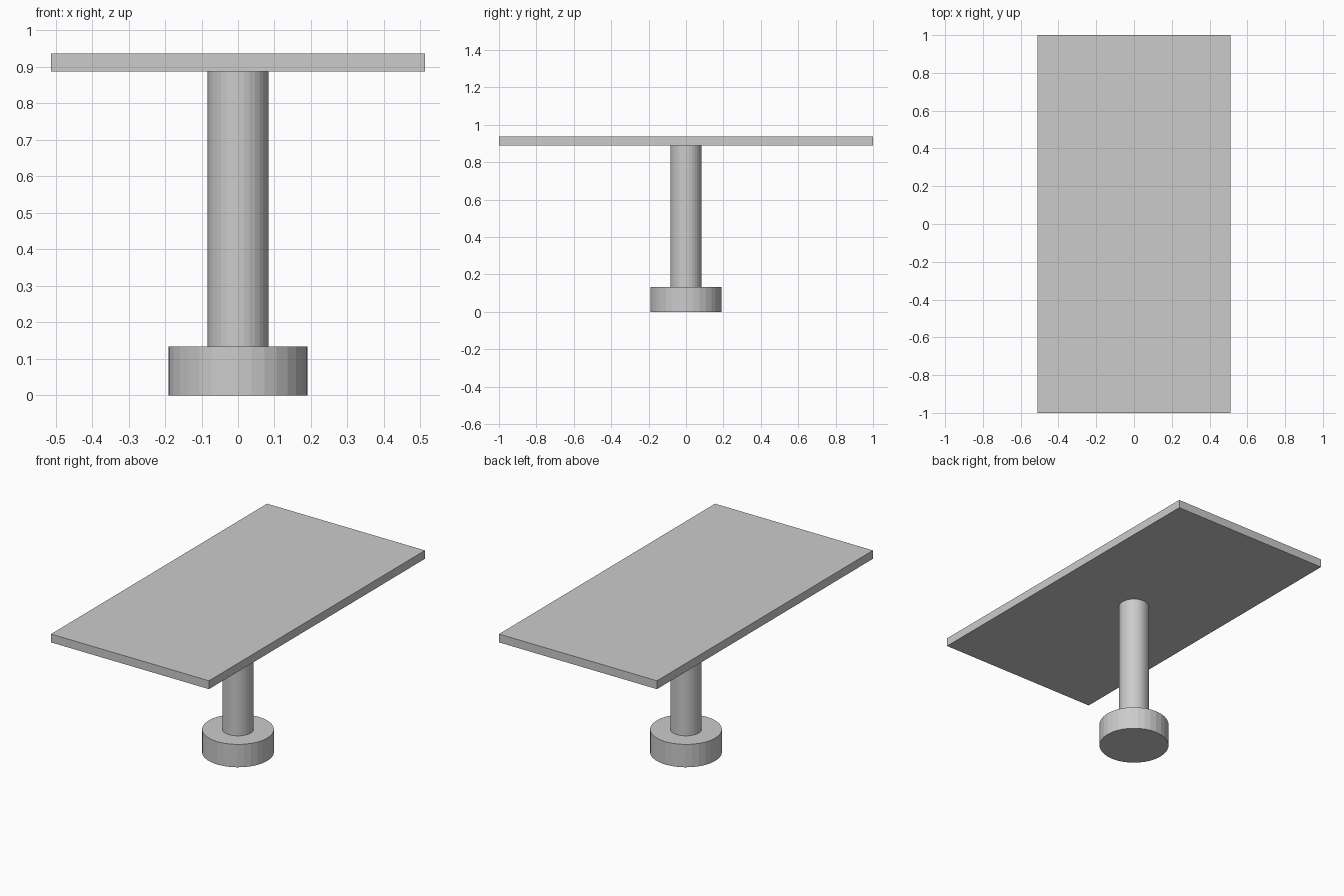
import bpy

if "Cube" in bpy.data.objects:
    bpy.data.objects.remove(bpy.data.objects["Cube"])

SIDES = 32


def cylinder(name, radius, z0, z1):
    bpy.ops.mesh.primitive_cylinder_add(
        vertices=SIDES, radius=radius, depth=z1 - z0, location=(0, 0, (z0 + z1) / 2))
    bpy.context.object.name = name


def box(name, size_x, size_y, z0, z1):
    bpy.ops.mesh.primitive_cube_add(size=1, location=(0, 0, (z0 + z1) / 2))
    obj = bpy.context.object
    obj.name = name
    obj.scale = (size_x, size_y, z1 - z0)
    bpy.ops.object.transform_apply(location=False, rotation=False, scale=True)


# Round foot, central column and rectangular slab
cylinder("base", 0.191, 0.0, 0.134)
cylinder("column", 0.083, 0.134, 0.888)
box("table_top", 1.024, 2.0, 0.888, 0.937)
